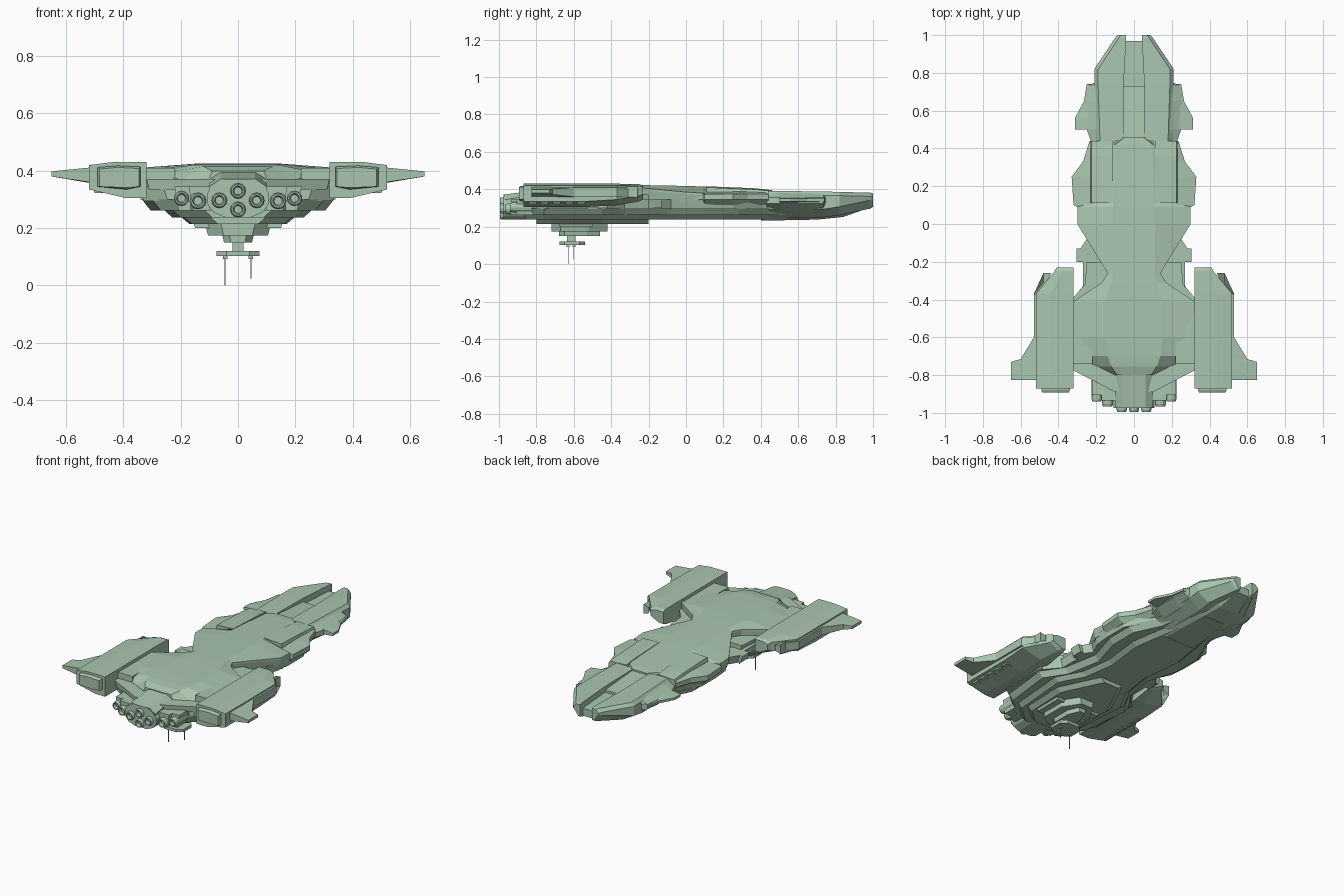
import bpy, bmesh, math

paint = bpy.data.materials.new("pale_green")
paint.diffuse_color = (0.40, 0.56, 0.43, 1)


def finish(name, bm):
    bmesh.ops.recalc_face_normals(bm, faces=bm.faces)
    mesh = bpy.data.meshes.new(name)
    bm.to_mesh(mesh)
    bm.free()
    mesh.materials.append(paint)
    ob = bpy.data.objects.new(name, mesh)
    bpy.context.collection.objects.link(ob)
    return ob


def mirror(ob):
    m = ob.modifiers.new("Mirror", 'MIRROR')
    m.use_mirror_merge = False
    return ob


def loft(name, stations, pair=False):
    """Skin (y, [(x, z)...]) sections. Half sections are reflected unless it is a mirrored pair."""
    bm = bmesh.new()
    rings = []
    for y, pts in stations:
        full = pts if pair else pts + [(-x, z) for x, z in reversed(pts)]
        rings.append([bm.verts.new((x, y, z)) for x, z in full])
    n = len(rings[0])
    for a, b in zip(rings, rings[1:]):
        for i in range(n):
            j = (i + 1) % n
            bm.faces.new((a[i], a[j], b[j], b[i]))
    bm.faces.new(rings[0])
    bm.faces.new(rings[-1])
    ob = finish(name, bm)
    return mirror(ob) if pair else ob


def deck(name, outline, z0, z1, tuck=0.0):
    """Centred plate from (y, half width) pairs, its lower edge tucked inward."""
    return loft(name, [(y, [(max(w - tuck, 0.01), z0), (w, z1)]) for y, w in outline])


def block(name, x0, x1, y0, y1, z0, z1, tuck=0.0, pair=True):
    sec = [(x0, z0), (x1 - tuck, z0), (x1, z1), (x0, z1)]
    if pair:
        return loft(name, [(y0, sec), (y1, sec)], True)
    return deck(name, [(y0, x1), (y1, x1)], z0, z1, tuck)


def tube(name, x, y0, y1, z, r, bore=True, sides=12, pair=False):
    """Engine bell along y with a recessed mouth."""
    bm = bmesh.new()
    prof = [(y1, r), (y0 + .012, r), (y0, r * .85)]
    if bore:
        prof += [(y0, r * .65), (y0 + .02, r * .5)]
    rings = [[bm.verts.new((x + q * math.cos(2 * math.pi * i / sides), y,
                            z + q * math.sin(2 * math.pi * i / sides)))
              for i in range(sides)] for y, q in prof]
    for a, b in zip(rings, rings[1:]):
        for i in range(sides):
            j = (i + 1) % sides
            bm.faces.new((a[i], a[j], b[j], b[i]))
    bm.faces.new(rings[0])
    bm.faces.new(rings[-1])
    ob = finish(name, bm)
    return mirror(ob) if pair else ob


# Upper hull: crowned top, waisted behind the shoulders, sloping down at the stern
rows = [(-.80, .10, .09, .375, .40), (-.755, .19, .12, .37, .415), (-.70, .32, .14, .385, .421),
        (-.60, .32, .15, .405, .424), (-.41, .32, .15, .412, .425), (-.31, .17, .12, .41, .424),
        (-.26, .14, .11, .41, .423), (0, .30, .11, .385, .418), (.09, .30, .11, .38, .415),
        (.11, .23, .11, .38, .414), (.42, .11, .10, .385, .400), (.46, .06, .05, .38, .395)]
hull = loft("upper_hull", [(y, [(w - .01, .33), (w, e - .012), (w, e), (c, t)])
                           for y, w, c, e, t in rows])

# Stern deck under the upper hull, with the sloped tail ridge between the engines
deck("stern_deck", [(-.89, .10), (-.775, .32), (-.40, .33), (-.32, .26), (-.2, .25)], .335, .372, .01)
loft("tail_ridge", [(-.97, [(.10, .33), (.10, .345), (.06, .372)]),
                    (-.80, [(.10, .33), (.10, .37), (.06, .395)])])

# Stepped belly decks
deck("side_deck", [(-.80, .26), (-.74, .345), (-.42, .345), (-.33, .27), (-.20, .27), (-.20, .30),
                   (-.14, .29), (-.08, .25), (0, .29), (.10, .30), (.25, .30), (.42, .21), (.5, .2)],
     .295, .345, .015)
deck("belly_deck", [(-.88, .16), (-.76, .30), (-.45, .335), (-.32, .25), (-.10, .21),
                    (.10, .27), (.28, .27), (.45, .19), (.6, .17)], .262, .30, .03)
deck("lower_belly", [(-.86, .12), (-.76, .23), (-.40, .26), (-.25, .18), (-.05, .15),
                     (.2, .18), (.45, .14), (.72, .10)], .238, .265, .03)
deck("keel_plate", [(-.80, .10), (-.72, .19), (-.45, .20), (-.3, .13), (-.2, .08)], .215, .24, .03)
block("keel_pod", .10, .16, -.68, -.50, .20, .24, .01)

# Shoulders with upper rails and angled cheek armour
loft("shoulder", [(y, [(.10, .315), (w - .035, .315), (w, .345), (w, t - .012), (.22, t), (.10, t)])
                  for y, w, t in [(.0, .29, .385), (.09, .30, .385), (.10, .32, .386), (.25, .33, .388),
                                  (.33, .27, .388), (.44, .235, .385)]], True)
loft("upper_rail", [(y, [(.11, .37), (.235, .37), (.225, t - .006), (.11, t)])
                    for y, t in [(.11, .416), (.36, .406), (.44, .398)]], True)
block("shoulder_vent", .25, .305, -.20, -.13, .30, .345, .015)

# Forward side armour with swept fins
loft("forward_armour", [(y, [(.14, .27), (w - .06, .285), (w, .325), (w, .355), (.18, t), (.14, t)])
                        for y, w, t in [(.43, .225, .385), (.50, .25, .387), (.65, .255, .386),
                                        (.735, .245, .382), (.75, .20, .375)]], True)
loft("forward_fin", [(y, [(.22, .325), (w, .335), (w, .35), (.22, .362)])
                     for y, w in [(.50, .313), (.56, .313), (.65, .265), (.74, .25)]], True)

# Split nose prongs above a tapered chin
loft("nose_prong", [(y, [(i, b), (w * .62, b), (w, b + .045), (w, t - .02), (w - .02, t), (i, t)])
                    for y, i, w, b, t in [(.44, .055, .20, .25, .392), (.74, .055, .21, .25, .388),
                                          (.82, .05, .21, .262, .386), (.985, .042, .10, .297, .382),
                                          (1.0, .042, .088, .305, .378)]], True)
loft("nose_channel", [(.40, [(.06, .24), (.06, .395)]), (.46, [(.06, .24), (.06, .385)]),
                      (.73, [(.06, .24), (.06, .365)]), (.73, [(.06, .24), (.06, .35)]),
                      (.97, [(.045, .298), (.045, .345)])])
loft("chin", [(.40, [(.10, .232), (.14, .26)]), (.70, [(.08, .238), (.125, .262)]),
              (.84, [(.06, .252), (.10, .28)]), (.97, [(.045, .298), (.06, .31)])])

# Wing nacelles
nac = [(-.87, .52, .305, .43), (-.54, .52, .305, .43), (-.37, .52, .315, .43),
       (-.25, .42, .335, .428), (-.23, .41, .345, .42)]
loft("nacelle", [(y, [(.32, b), (.32 + (w - .32) * .35, b), (w, b + .03), (w, t - .01),
                      (.32 + (w - .32) * .6, t), (.32, t)]) for y, w, b, t in nac], True)
loft("nacelle_exhaust", [(y, [(.34 + k, .345), (.39, .335 + k), (.49 - k, .345), (.49 - k, .412 - k),
                              (.42, .418 - k), (.34 + k, .414 - k)])
                         for y, k in [(-.893, .006), (-.88, 0), (-.86, 0)]], True)
loft("wing_tip", [(y, [(.48, .355), (w, a), (w, b), (.48, .415)]) for y, w, a, b in
                  [(-.825, .65, .38, .398), (-.73, .65, .38, .398), (-.715, .60, .372, .402),
                   (-.60, .53, .36, .41), (-.37, .53, .36, .41), (-.26, .44, .37, .405)]], True)
for i in range(5):
    block("nacelle_grille_%d" % i, .44, .51, -.84 + i * .065, -.80 + i * .065, .322, .352, .01)
block("nacelle_pylon", .22, .34, -.74, -.42, .30, .41)

# Main engine housing and bells
loft("engine_housing", [(y, [(.045, .238), (.085, .255), (.108, .285), (.108, .32), (.085, .355), (.045, .372)])
                        for y in (-.975, -.78)])
for z in (.33, .265):
    tube("centre_engine", 0, -.995, -.95, z, .027)
tube("inner_engine", .065, -.995, -.95, .297, .027, pair=True)
tube("middle_engine", .14, -.965, -.86, .295, .029, pair=True)
tube("outer_engine", .197, -.94, -.82, .304, .027, pair=True)
for n, x0, x1, y in (("middle", .10, .172, -.935), ("outer", .165, .222, -.905)):
    block(n + "_engine_housing", x0, x1, y, -.74, .262, .345, .015)

# Ventral turret: stacked plates, mast and sensor disc
deck("turret_base", [(-.72, .06), (-.67, .115), (-.52, .115), (-.42, .05)], .175, .218, .01)
deck("turret_plate", [(-.68, .03), (-.65, .055), (-.53, .055), (-.46, .025)], .15, .178, .006)
block("mast", 0, .02, -.635, -.59, .115, .155, 0, False)
deck("sensor_disc", [(-.675, .04), (-.65, .075), (-.57, .075), (-.54, .04)], .102, .12)

# Antennas hanging from the disc
for n, x, y, z in (("long", -.045, -.63, 0), ("short", .045, -.60, .025)):
    for part, r, lo in (("antenna", .0018, z), ("antenna_socket", .008, .092)):
        bm = bmesh.new()
        bmesh.ops.create_cube(bm, size=1)
        for v in bm.verts:
            v.co = (x + v.co.x * 2 * r, y + v.co.y * 2 * r, lo + (v.co.z + .5) * (.105 - lo))
        finish(n + "_" + part, bm)
